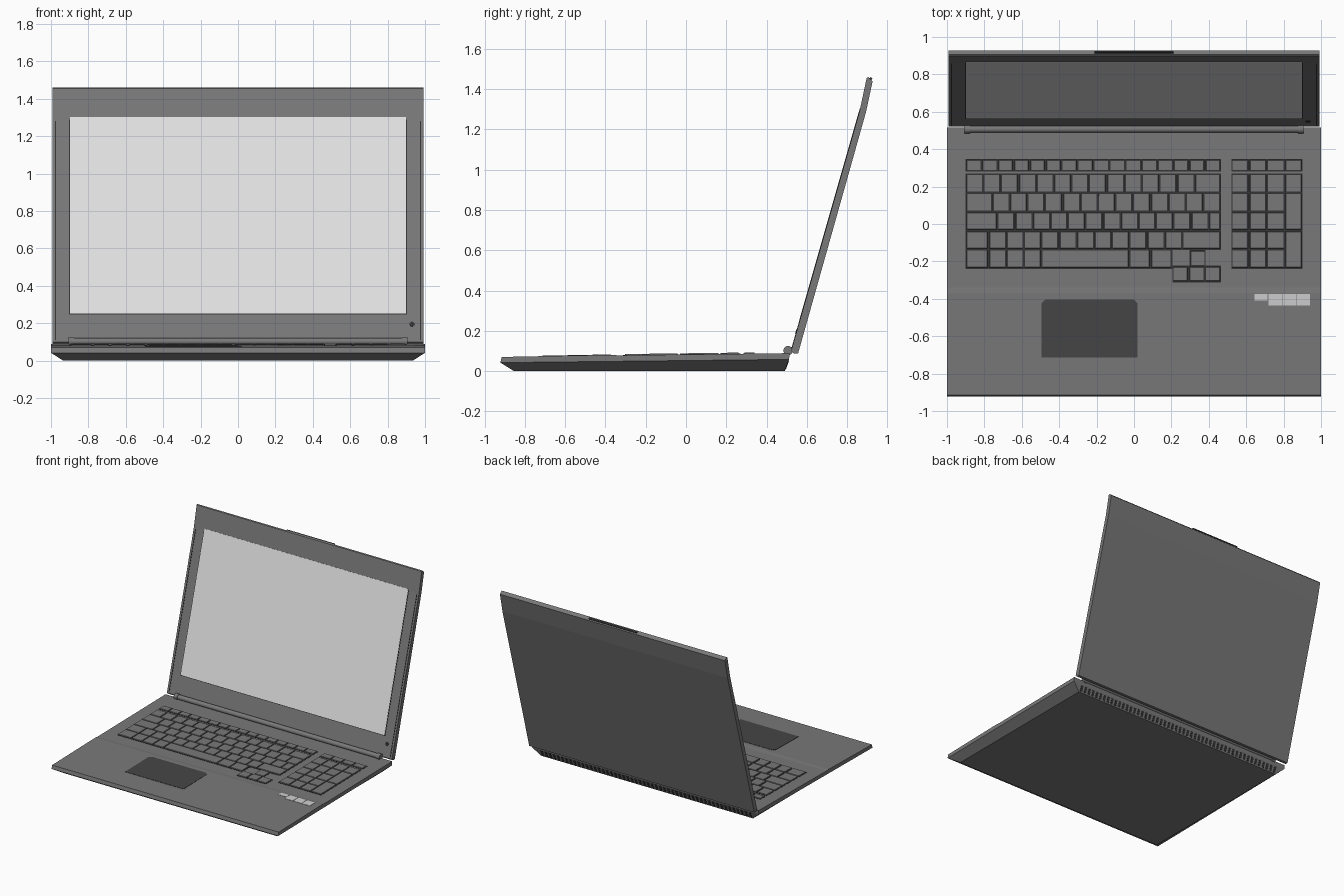
import bpy, bmesh, math
from mathutils import Matrix, Vector

if "Cube" in bpy.data.objects:
    bpy.data.objects.remove(bpy.data.objects["Cube"], do_unlink=True)


def material(name, v):
    m = bpy.data.materials.new(name)
    m.use_nodes = True
    m.diffuse_color = (v, v, v, 1)
    bsdf = m.node_tree.nodes["Principled BSDF"]
    bsdf.inputs["Base Color"].default_value = (v, v, v, 1)
    bsdf.inputs["Roughness"].default_value = 0.6
    return m


BODY = material("body grey", 0.19)
DARK = material("dark gap", 0.035)
PAD = material("touchpad charcoal", 0.06)
SCREEN = material("screen light grey", 0.76)
LABEL = material("label pale grey", 0.62)


def finish(name, bm, mat):
    bmesh.ops.recalc_face_normals(bm, faces=bm.faces)
    mesh = bpy.data.meshes.new(name)
    bm.to_mesh(mesh)
    bm.free()
    mesh.materials.append(mat)
    ob = bpy.data.objects.new(name, mesh)
    bpy.context.collection.objects.link(ob)
    return ob


def add_box(bm, centre, size, tilt=0.0):
    """Box leaning back (towards +y) by the tilt angle."""
    mat = (Matrix.Translation(centre) @ Matrix.Rotation(-tilt, 4, 'X')
           @ Matrix.Diagonal((*size, 1)))
    bmesh.ops.create_cube(bm, size=1, matrix=mat)


# Top surface of the base, front to back, with a small step behind the palm rest
TOP = [(-0.915, 0.07), (-0.37, 0.081), (-0.34, 0.078), (0.515, 0.089)]


def top_z(y):
    for (y0, z0), (y1, z1) in zip(TOP, TOP[1:]):
        if y <= y1:
            return z0 + (z1 - z0) * (y - y0) / (y1 - y0)
    return TOP[-1][1]


def add_prism(bm, outline, h0, h1, taper=0.0):
    """Low prism lying on the base's top surface, narrowing by the taper."""
    cx = sum(p[0] for p in outline) / len(outline)
    cy = sum(p[1] for p in outline) / len(outline)
    low = [bm.verts.new((x, y, top_z(y) + h0)) for x, y in outline]
    high = []
    for x, y in outline:
        tx = x - math.copysign(taper, x - cx)
        ty = y - math.copysign(taper, y - cy)
        high.append(bm.verts.new((tx, ty, top_z(y) + h1)))
    bm.faces.new(low)
    bm.faces.new(high)
    n = len(outline)
    for i in range(n):
        j = (i + 1) % n
        bm.faces.new((low[i], low[j], high[j], high[i]))


def rect(x0, x1, y0, y1):
    return [(x0, y0), (x1, y0), (x1, y1), (x0, y1)]


# Base: upright upper rim, chamfered inwards to a smaller bottom
bm = bmesh.new()
sides = []
for s in (-1, 1):
    bottom = [bm.verts.new((s * 0.935, y, 0)) for y in (-0.855, 0.49)]
    middle = [bm.verts.new((s, y, z)) for y, z in ((-0.922, 0.042), (0.512, 0.058))]
    top = [bm.verts.new((s, y, z)) for y, z in TOP]
    bm.faces.new(middle + top[::-1])
    bm.faces.new(bottom + middle[::-1])
    sides.append([middle[0], *top, middle[1], bottom[1], bottom[0]])
for i in range(len(sides[0])):
    j = (i + 1) % len(sides[0])
    bm.faces.new((sides[0][i], sides[0][j], sides[1][j], sides[1][i]))
finish("base", bm, BODY)

# Rear vent slots
bm = bmesh.new()
for i in range(52):
    add_box(bm, (-0.918 + i * 0.036, 0.501, 0.029), (0.018, 0.005, 0.044), 0.35)
finish("rear_vents", bm, DARK)

# Keyboard wells
LEFT, RIGHT, PAD_LEFT, PAD_RIGHT = -0.9, 0.465, 0.52, 0.9
bm = bmesh.new()
for x0, x1 in ((LEFT, RIGHT), (PAD_LEFT, PAD_RIGHT)):
    add_prism(bm, rect(x0, x1, 0.282, 0.348), -0.002, 0.0015)
add_prism(bm, rect(LEFT, RIGHT, -0.14, 0.27), -0.002, 0.0015)
add_prism(bm, rect(LEFT, 0.205, -0.24, -0.14), -0.002, 0.0015)
add_prism(bm, rect(0.297, 0.383, -0.225, -0.14), -0.002, 0.0015)
add_prism(bm, rect(0.205, RIGHT, -0.312, -0.222), -0.002, 0.0015)
add_prism(bm, rect(PAD_LEFT, PAD_RIGHT, -0.24, 0.27), -0.002, 0.0015)
finish("keyboard_wells", bm, DARK)

# Keys: each row is a list of widths in key units
keys = bmesh.new()
GAP = 0.005


def add_key(x0, x1, y0, y1):
    add_prism(keys, rect(x0 + GAP, x1 - GAP, y0 + GAP, y1 - GAP), 0, 0.006, 0.002)


def key_row(x, y0, y1, widths, unit):
    for w in widths:
        add_key(x, x + w * unit, y0, y1)
        x += w * unit


UNIT = (RIGHT - LEFT) / 14.5
ROW = 0.101
rows = [[1] * 13 + [1.5],
        [1.5] + [1] * 12 + [1],
        [1.8] + [1] * 12 + [0.7],
        [1.3] + [1] * 11 + [2.2],
        [1.3, 1, 1, 1, 5, 1.2, 1.2]]
for r, widths in enumerate(rows):
    y1 = 0.268 - r * ROW
    key_row(LEFT, y1 - ROW, y1, widths, UNIT)
key_row(LEFT, 0.283, 0.347, [1] * 16, (RIGHT - LEFT) / 16)

# Arrow keys
key_row(0.205, -0.31, -0.225, [1] * 3, 0.0867)
add_key(0.297, 0.383, -0.225, -0.14)

# Number pad, with two tall keys in the last column
COL = (PAD_RIGHT - PAD_LEFT) / 4
key_row(PAD_LEFT, 0.283, 0.347, [1] * 4, COL)
for r in range(5):
    y1 = 0.268 - r * ROW
    key_row(PAD_LEFT, y1 - ROW, y1, [1] * (4 if r == 0 else 3), COL)
for r in (1, 3):
    y1 = 0.268 - r * ROW
    add_key(PAD_RIGHT - COL, PAD_RIGHT, y1 - 2 * ROW, y1)
finish("keys", keys, BODY)

# Touchpad with clipped rear corners
bm = bmesh.new()
add_prism(bm, [(-0.495, -0.715), (0.02, -0.715), (0.02, -0.425), (0.0, -0.405),
               (-0.475, -0.405), (-0.495, -0.425)], -0.002, 0.002)
finish("touchpad", bm, PAD)

# Palm rest labels
bm = bmesh.new()
add_prism(bm, rect(0.643, 0.714, -0.41, -0.373), -0.002, 0.002)
for i in range(3):
    x = 0.718 + i * 0.0755
    add_prism(bm, rect(x, x + 0.072, -0.437, -0.373), -0.002, 0.002)
finish("palm_rest_labels", bm, LABEL)

# Lid: side profile extruded across the width
bm = bmesh.new()
profile = [(0.522, 0.10), (0.862, 1.29), (0.897, 1.455), (0.905, 1.46),
           (0.927, 1.44), (0.895, 1.29), (0.557, 0.088), (0.535, 0.088)]
ends = [[bm.verts.new((s * 0.993, y, z)) for y, z in profile] for s in (-1, 1)]
for end in ends:
    bm.faces.new(end)
for i in range(len(profile)):
    j = (i + 1) % len(profile)
    bm.faces.new((ends[0][i], ends[0][j], ends[1][j], ends[1][i]))
finish("lid", bm, BODY)

# Flat panels on the lid's inner face
SLOPE = 0.2857
TILT = math.atan(SLOPE)


def lid_panel(name, x0, x1, z0, z1, depth, mat):
    bm = bmesh.new()
    z = (z0 + z1) / 2
    add_box(bm, ((x0 + x1) / 2, 0.522 + SLOPE * (z - 0.1), z),
            (x1 - x0, depth, (z1 - z0) / math.cos(TILT)), TILT)
    return finish(name, bm, mat)


lid_panel("screen_border", -0.904, 0.904, 0.246, 1.289, 0.003, DARK)
lid_panel("screen", -0.899, 0.899, 0.251, 1.303, 0.006, SCREEN)
for side, s in (("left", 1), ("right", -1)):
    x = s * 0.976
    lid_panel(side + "_lid_seal", x - 0.003, x + 0.003, 0.11, 1.28, 0.004, DARK)

# Power button on the bezel
bm = bmesh.new()
centre = Vector((0.93, 0.522 + SLOPE * 0.095, 0.195))
turn = Matrix.Rotation(math.pi / 2 - TILT, 4, 'X')
bmesh.ops.create_cone(bm, cap_ends=True, segments=20, radius1=0.013, radius2=0.013,
                      depth=0.008, matrix=Matrix.Translation(centre) @ turn)
finish("power_button", bm, DARK)

# Opening grip on the lid's top edge
bm = bmesh.new()
add_box(bm, (0, 0.917, 1.452), (0.42, 0.012, 0.014), 0.75)
finish("lid_grip", bm, DARK)

# Hinge bar with end collars
for name, x, length, radius in (("hinge_bar", 0, 1.8, 0.019),
                                ("left_hinge_collar", 0.892, 0.03, 0.023),
                                ("right_hinge_collar", -0.892, 0.03, 0.023)):
    bm = bmesh.new()
    place = Matrix.Translation((x, 0.507, 0.102)) @ Matrix.Rotation(math.pi / 2, 4, 'Y')
    bmesh.ops.create_cone(bm, cap_ends=True, segments=24, radius1=radius,
                          radius2=radius, depth=length, matrix=place)
    ob = finish(name, bm, BODY)
    bpy.ops.object.select_all(action='DESELECT')
    ob.select_set(True)
    bpy.context.view_layer.objects.active = ob
    bpy.ops.object.shade_smooth_by_angle()
